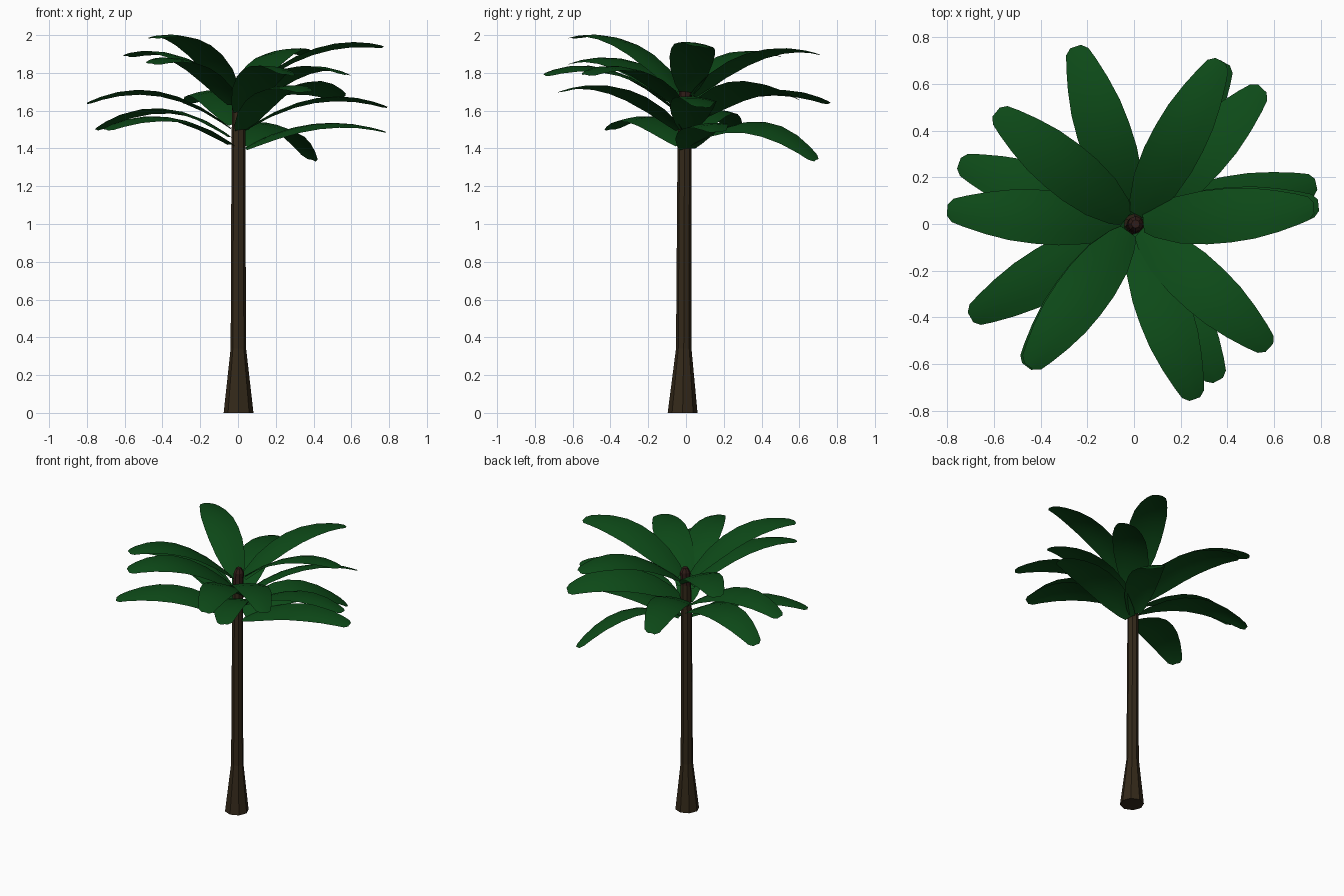
import bpy, bmesh, math
from mathutils import Vector

if "Cube" in bpy.data.objects:
    bpy.data.objects.remove(bpy.data.objects["Cube"])


def material(name, rgb):
    m = bpy.data.materials.new(name)
    m.diffuse_color = (*rgb, 1)
    m.use_nodes = True
    m.node_tree.nodes["Principled BSDF"].inputs["Base Color"].default_value = m.diffuse_color
    return m


BARK = material("bark", (0.034, 0.022, 0.01))
DARK_BARK = material("dark_bark", (0.03, 0.012, 0.009))
LEAF = material("leaf_green", (0.004, 0.068, 0.009))


def finish(bm, name, mat):
    mesh = bpy.data.meshes.new(name)
    bm.to_mesh(mesh)
    bm.free()
    mesh.materials.append(mat)
    ob = bpy.data.objects.new(name, mesh)
    bpy.context.collection.objects.link(ob)
    return ob


def tube(name, rings, mat, sides=8):
    """Faceted tube through (x, y, z, radius) rings, capped at both ends."""
    bm = bmesh.new()
    loops = []
    for x, y, z, r in rings:
        loops.append([bm.verts.new((x + r * math.cos(2 * math.pi * i / sides),
                                    y + r * math.sin(2 * math.pi * i / sides), z))
                      for i in range(sides)])
    for a, b in zip(loops, loops[1:]):
        for i in range(sides):
            j = (i + 1) % sides
            bm.faces.new((a[i], a[j], b[j], b[i]))
    bm.faces.new(loops[0][::-1])
    bm.faces.new(loops[-1])
    return finish(bm, name, mat)


# Trunk with flared foot, and darker growing tip
tube("trunk", [(0.003, -0.018, 0, 0.079), (0.002, -0.012, 0.34, 0.041),
               (0.002, -0.01, 1.0, 0.038), (0.002, -0.008, 1.4, 0.037),
               (0.004, -0.004, 1.64, 0.035)], BARK)
tube("trunk_tip", [(0.004, -0.004, 1.64, 0.035), (0.007, 0, 1.73, 0.034),
                   (0.007, 0, 1.76, 0.018)], DARK_BARK)

# Leaf outline: (position along leaf, half width)
OUTLINE = [(0, 0.04), (0.06, 0.066), (0.2, 0.1), (0.36, 0.115), (0.5, 0.116),
           (0.64, 0.109), (0.78, 0.09), (0.9, 0.067), (0.97, 0.05), (1, 0.024)]


def leaf(name, tip_x, tip_y, tip_z, base_z, bend, roll):
    """Arched blade from the trunk to its tip, bowed and rolled across its width."""
    bm = bmesh.new()
    tip = Vector((tip_x, tip_y, 0))
    out = tip.normalized()
    side = Vector((-out.y, out.x, 0))
    start = out * 0.04
    rows = []
    for t, w in OUTLINE:
        z = base_z + (tip_z - base_z + bend) * t - bend * t * t
        mid = start.lerp(tip, t) + Vector((0, 0, z))
        row = []
        for s in (-1, -0.5, 0, 0.5, 1):
            lift = roll * w * s - 0.12 * w * s * s
            row.append(bm.verts.new(mid + side * (w * s) + Vector((0, 0, lift))))
        rows.append(row)
    for a, b in zip(rows, rows[1:]):
        for i in range(4):
            bm.faces.new((a[i], b[i], b[i + 1], a[i + 1]))
    ob = finish(bm, name, LEAF)
    for p in ob.data.polygons:
        p.use_smooth = True


# Crown leaves, lowest first: tip x, y, z, base z, bend, roll
LEAVES = [
    (0.39, 0.69, 1.34, 1.42, 0.58, 0.25),
    (-0.70, -0.40, 1.50, 1.42, 0.42, -0.1),
    (0.78, 0.17, 1.49, 1.40, 0.33, 0.1),
    (-0.75, 0.26, 1.50, 1.46, 0.52, 0.1),
    (0.79, 0.08, 1.62, 1.50, 0.42, -0.1),
    (-0.80, 0.06, 1.64, 1.51, 0.50, 0.1),
    (-0.25, 0.76, 1.64, 1.53, 0.46, -0.12),
    (0.36, -0.67, 1.70, 1.50, 0.45, 0.08),
    (0.55, 0.58, 1.67, 1.56, 0.45, -0.33),
    (0.26, -0.75, 1.79, 1.59, 0.5, -0.15),
    (0.58, -0.53, 1.79, 1.62, 0.46, -0.1),
    (-0.46, -0.61, 1.85, 1.63, 0.45, -0.12),
    (-0.59, 0.48, 1.89, 1.67, 0.43, 0.1),
    (0.37, 0.70, 1.90, 1.68, 0.45, -0.1),
    (0.77, 0.07, 1.94, 1.70, 0.42, -0.15),
    (-0.45, -0.61, 1.985, 1.70, 0.47, 0.0),
]
for n, spec in enumerate(LEAVES, 1):
    leaf(f"leaf_{n:02d}", *spec)
